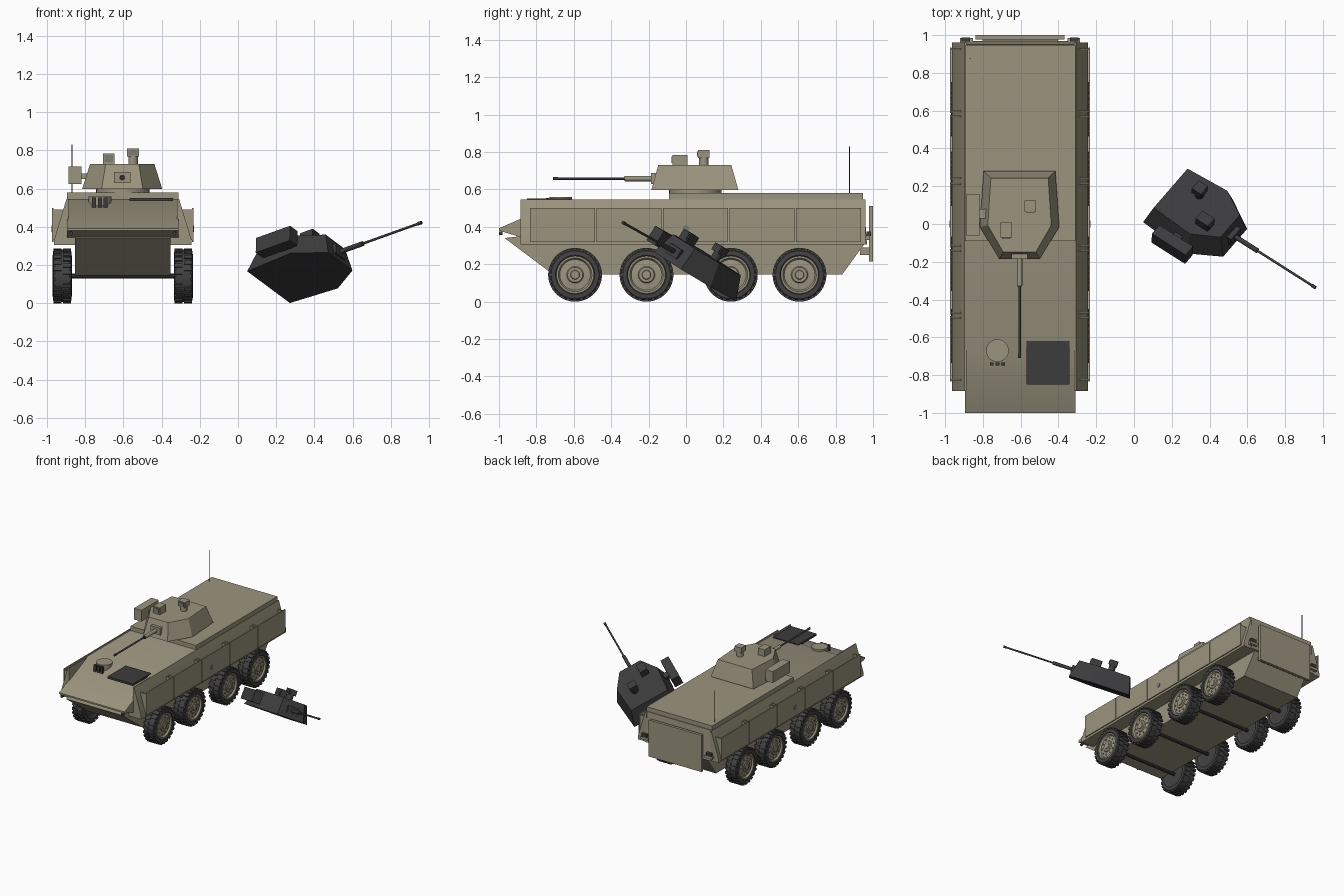
import bpy, bmesh
from math import pi, cos, sin, radians
from mathutils import Matrix, Vector

cube = bpy.data.objects.get("Cube")
if cube:
    bpy.data.objects.remove(cube, do_unlink=True)


def material(name, rgb):
    m = bpy.data.materials.new(name)
    m.use_nodes = True
    m.diffuse_color = (*rgb, 1)
    bsdf = m.node_tree.nodes["Principled BSDF"]
    bsdf.inputs["Base Color"].default_value = (*rgb, 1)
    bsdf.inputs["Roughness"].default_value = 0.8
    return m


TAN = material("khaki_paint", (0.33, 0.30, 0.21))
DARK = material("charred_black", (0.045, 0.045, 0.047))
RUBBER = material("tyre_rubber", (0.055, 0.055, 0.056))
GLASS = material("grey_glass", (0.20, 0.20, 0.18))
CX = -0.603  # vehicle centre line


def loft(bm, lower, upper):
    """Closed solid between two rings with the same number of points."""
    a = [bm.verts.new(p) for p in lower]
    b = [bm.verts.new(p) for p in upper]
    bm.faces.new(a)
    bm.faces.new(b)
    for i in range(len(a)):
        j = (i + 1) % len(a)
        bm.faces.new((a[i], a[j], b[j], b[i]))


def prism(bm, pts, lo, hi, axis):
    """Extrude a flat outline along one axis."""
    def place(p, t):
        v = list(p)
        v.insert(axis, t)
        return v
    loft(bm, [place(p, lo) for p in pts], [place(p, hi) for p in pts])


def box(bm, x, y, z):
    prism(bm, [(x[0], y[0]), (x[1], y[0]), (x[1], y[1]), (x[0], y[1])], *z, 2)


def cyl(bm, r, lo, hi, axis, u=0, v=0, n=16):
    ring = [(u + r * cos(2 * pi * i / n), v + r * sin(2 * pi * i / n)) for i in range(n)]
    prism(bm, ring, lo, hi, axis)


def lathe(bm, profile, n=32):
    """Spin an (x, radius) profile about the x axis."""
    rings = [[bm.verts.new((x, r * cos(2 * pi * i / n), r * sin(2 * pi * i / n)))
              for i in range(n)] for x, r in profile]
    for a, b in zip(rings, rings[1:]):
        for i in range(n):
            j = (i + 1) % n
            bm.faces.new((a[i], a[j], b[j], b[i]))
    bm.faces.new(rings[0])
    bm.faces.new(rings[-1])


def make(name, mat, build, matrix=Matrix.Translation((CX, 0, 0))):
    bm = bmesh.new()
    build(bm)
    bmesh.ops.recalc_face_normals(bm, faces=bm.faces[:])
    mesh = bpy.data.meshes.new(name)
    bm.to_mesh(mesh)
    bm.free()
    mesh.materials.append(mat)
    ob = bpy.data.objects.new(name, mesh)
    bpy.context.collection.objects.link(ob)
    ob.matrix_world = matrix
    bpy.ops.object.select_all(action='DESELECT')
    ob.select_set(True)
    bpy.context.view_layer.objects.active = ob
    bpy.ops.object.shade_smooth_by_angle(angle=radians(25))
    return ob


# Hull: upper body with sloped nose, lower tub, raised rear roof
make("upper_hull", TAN, lambda bm: prism(bm, [
    (-1, .38), (-1, .392), (-.65, .545), (.95, .545), (.968, .305), (-.885, .305), (-.885, .345)],
    -.292, .292, 0))
make("lower_hull", TAN, lambda bm: prism(bm, [
    (-.97, .34), (-.88, .35), (.955, .31), (.835, .145), (-.71, .145)], -.25, .25, 0))
make("rear_roof", TAN, lambda bm: box(bm, (-.292, .292), (-.09, .945), (.54, .58)))
make("turret_ring", TAN, lambda bm: cyl(bm, .14, .575, .605, 2, 0, .05, 32))

# Sloped side compartments, upright panels and hoops, mirrored left and right
for side, s in (("left", 1), ("right", -1)):
    def sponson(bm):
        prism(bm, [(s * .285, .545), (s * .295, .545), (s * .36, .33), (s * .36, .305),
                   (s * .285, .305)], -.885, .96, 1)

    def panels(bm):
        for i in range(5):
            y = -.835 + i * .3555
            x = sorted((s * .362, s * .37))
            box(bm, x, (y, y + .348), (.32, .50))
            for end in (y + .01, y + .338):
                box(bm, sorted((s * .31, s * .364)), (end - .004, end + .004), (.33, .49))

    make(side + "_sponson", TAN, sponson)
    make(side + "_panels", TAN, panels)
    make(side + "_hoop", GLASS, lambda bm: cyl(bm, .018, *sorted((s * .369, s * .374)), 0, 0, .39))
    make(side + "_headlight", DARK, lambda bm: cyl(bm, .01, -1.0, -.98, 1, s * .27, .365))
    make(side + "_tail_bracket", TAN,
         lambda bm: box(bm, sorted((s * .25, s * .318)), (.955, .985), (.33, .35)))
    make(side + "_tail_light", DARK,
         lambda bm: box(bm, sorted((s * .265, s * .31)), (.965, .988), (.35, .375)))

# Rear ramp, deck hatches, periscopes and aerial
make("rear_ramp", TAN, lambda bm: box(bm, (-.235, .235), (.978, 1.0), (.215, .51)))
make("ramp_hinge", TAN, lambda bm: box(bm, (-.2, .2), (.93, .98), (.25, .29)))
make("engine_grille", DARK, lambda bm: box(bm, (.035, .262), (-.85, -.62), (.535, .552)))
make("driver_hatch", TAN, lambda bm: cyl(bm, .06, .50, .56, 2, -.12, -.67, 32))


def periscopes(bm):
    for x in (-.15, -.12, -.09):
        box(bm, (x - .01, x + .01), (-.748, -.732), (.49, .555))


make("driver_periscopes", DARK, periscopes)
make("aerial", DARK, lambda bm: cyl(bm, .003, .54, .83, 2, -.265, .875, 6))


# Turret, with origin on the ring and the gun pointing to -y
def turret(prefix, frame, body, metal, glass):
    def part(name, mat, build):
        make(prefix + name, mat, build, frame)

    half = [(.19, .28), (.21, -.016), (.108, -.185)]
    outline = half + [(-x, y) for x, y in reversed(half)]

    def shell(bm):
        loft(bm, [(x, y, -.003) for x, y in outline],
             [(x * .8, .045 + (y - .045) * .84, .13) for x, y in outline])

    def sights(bm):
        box(bm, (-.10, -.04), (-.072, .008), (.128, .185))
        cyl(bm, .025, .125, .17, 2, .057, .095)
        box(bm, (.025, .088), (.065, .125), (.168, .21))

    def lenses(bm):
        box(bm, (-.092, -.048), (-.077, -.07), (.14, .177))
        box(bm, (.033, .08), (.06, .067), (.175, .203))

    def barrel(bm):
        cyl(bm, .013, -.33, -.15, 1, 0, .058)
        cyl(bm, .0065, -.70, -.3, 1, 0, .058, 12)
        cyl(bm, .009, -.71, -.685, 1, 0, .058, 12)

    part("turret_shell", body, shell)
    part("sights", body, sights)
    part("sight_lenses", glass, lenses)
    part("gun_mantlet", body, lambda bm: box(bm, (-.043, .043), (-.186, -.12), (.03, .087)))
    part("gun_barrel", metal, barrel)
    part("launcher_box", body, lambda bm: box(bm, (-.28, -.213), (-.06, .16), (.025, .115)))
    part("launcher_arm", body, lambda bm: box(bm, (-.22, -.15), (.03, .08), (.05, .08)))


turret("", Matrix.Translation((CX - .003, 0, .6)), TAN, DARK, GLASS)
make("gun_sleeve", TAN, lambda bm: cyl(bm, .0145, -.325, -.15, 1, 0, .658),
     Matrix.Translation((CX - .003, 0, 0)))

# Blown-off burnt turret lying beside the vehicle
fwd = Vector((.81, -.515, .29)).normalized()
up = Vector((.028, .525, .853))
up = (up - fwd * up.dot(fwd)).normalized()
right = (-fwd).cross(up)
pose = Matrix((right, -fwd, up)).transposed().to_4x4()
pose.translation = (.386, -.003, .168)
turret("burnt_", pose, DARK, DARK, DARK)


# Wheels: treaded tyre, rim with bolts
def tyre(bm):
    lathe(bm, [(-.04, .09), (-.05, .105), (-.048, .128), (-.038, .137), (.038, .137),
               (.048, .128), (.05, .105), (.042, .095), (.03, .09)])
    for k in range(48):
        a = 2 * pi * k / 48
        x0 = -.046 if k % 2 else .004
        start = len(bm.verts)
        box(bm, (x0, x0 + .042), (-.010, .010), (.125, .1435))
        bm.verts.ensure_lookup_table()
        bmesh.ops.rotate(bm, verts=bm.verts[start:], cent=(0, 0, 0), matrix=Matrix.Rotation(a, 3, 'X'))


def rim(bm):
    lathe(bm, [(.02, .1), (.046, .1), (.046, .09), (.034, .082), (.038, .045), (.044, .04),
               (.044, .025), (.05, .022), (.05, .01)], 28)
    for k in range(10):
        a = 2 * pi * k / 10
        cyl(bm, .006, .03, .042, 0, .064 * cos(a), .064 * sin(a), 6)


first = {}
for i, y in enumerate((-.593, -.211, .24, .607)):
    make(f"axle_{i + 1}", DARK, lambda bm: cyl(bm, .014, -.3, .3, 0, y, .142, 10))
    for side, s in (("left", 1), ("right", -1)):
        frame = Matrix.Translation((CX + s * .317, y, .1435)) @ Matrix.Rotation(0 if s > 0 else pi, 4, 'Z')
        for name, mat, build in (("tyre", RUBBER, tyre), ("rim", TAN, rim)):
            label = f"{side}_{name}_{i + 1}"
            if name not in first:
                first[name] = make(label, mat, build, frame)
            else:
                ob = bpy.data.objects.new(label, first[name].data)
                bpy.context.collection.objects.link(ob)
                ob.matrix_world = frame
